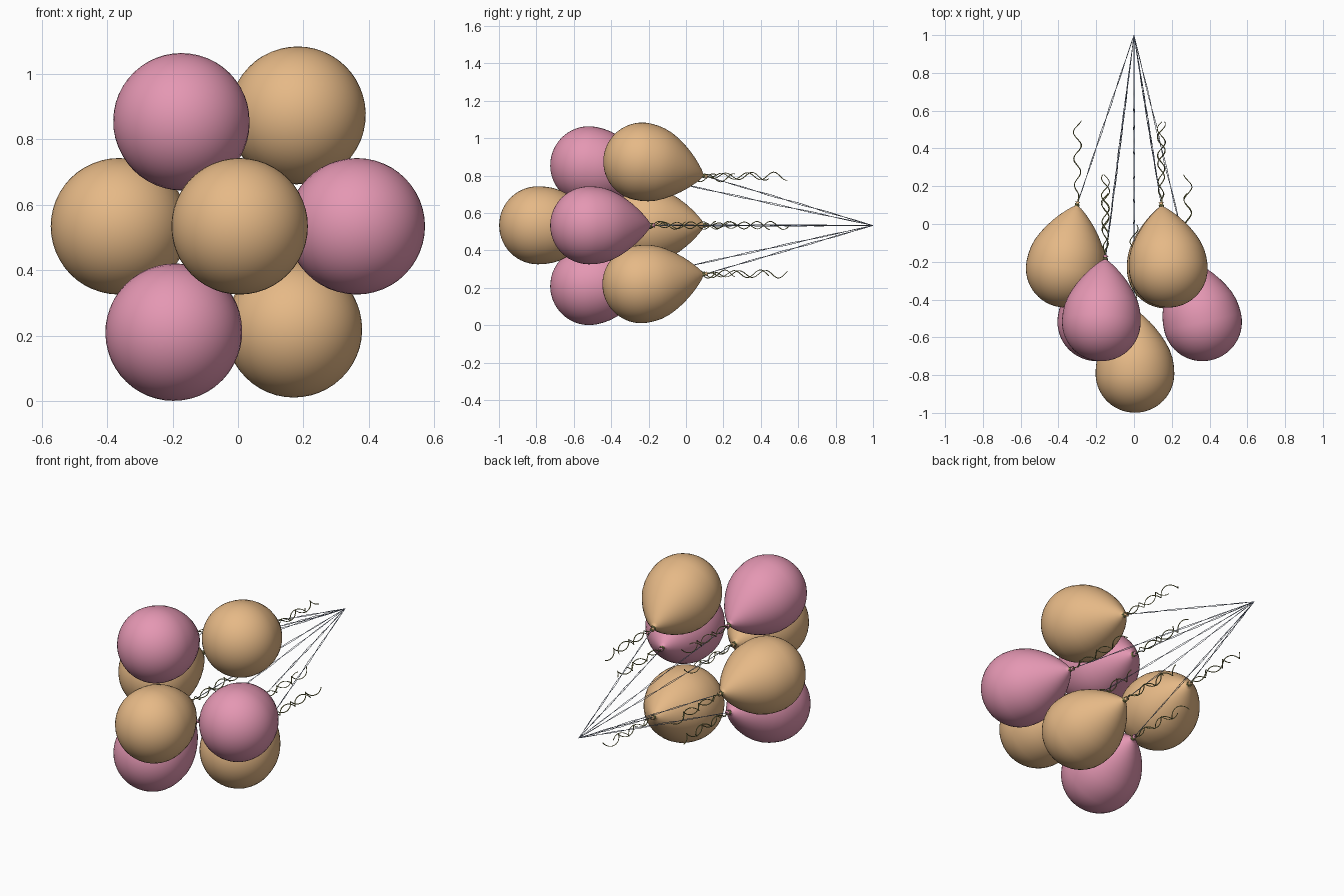
import bpy, bmesh, math
from mathutils import Vector

if "Cube" in bpy.data.objects:
    bpy.data.objects.remove(bpy.data.objects["Cube"])


def material(name, rgb):
    m = bpy.data.materials.new(name)
    m.diffuse_color = (*rgb, 1)
    m.use_nodes = True
    m.node_tree.nodes["Principled BSDF"].inputs["Base Color"].default_value = m.diffuse_color
    return m


TAN = material("tan", (0.79, 0.485, 0.24))
PINK = material("pink", (0.78, 0.31, 0.45))
RIBBON = material("olive", (0.36, 0.36, 0.13))
STRING = material("blue grey", (0.30, 0.36, 0.50))
GATHER = Vector((0, 1, 0.533))

# half outline of a balloon: (radius, distance from centre towards the knot)
R = 0.2085
NOSE = [(R * math.sin(i * math.pi / 28), -0.207 * math.cos(i * math.pi / 28)) for i in range(15)]
TAPER = [(0.2065, 0.04), (0.200, 0.08), (0.187, 0.12), (0.167, 0.16), (0.142, 0.20),
         (0.112, 0.24), (0.081, 0.275), (0.050, 0.305), (0.025, 0.326), (0.009, 0.336)]
KNOT = [(0.010, 0.339), (0.010, 0.345), (0.006, 0.349), (0.013, 0.360), (0.0, 0.356)]


def balloon(name, centre, axis, mat, sides=48):
    bm = bmesh.new()
    verts = [bm.verts.new((r, 0, h)) for r, h in NOSE + TAPER + KNOT]
    edges = [bm.edges.new(p) for p in zip(verts, verts[1:])]
    bmesh.ops.spin(bm, geom=verts + edges, cent=(0, 0, 0), axis=(0, 0, 1),
                   angle=2 * math.pi, steps=sides, use_duplicate=False)
    bmesh.ops.remove_doubles(bm, verts=bm.verts, dist=1e-4)
    bmesh.ops.recalc_face_normals(bm, faces=bm.faces)
    for f in bm.faces:
        f.smooth = True
    me = bpy.data.meshes.new(name)
    bm.to_mesh(me)
    bm.free()
    me.materials.append(mat)
    ob = bpy.data.objects.new(name, me)
    bpy.context.collection.objects.link(ob)
    ob.location = centre
    ob.rotation_mode = 'QUATERNION'
    ob.rotation_quaternion = axis.to_track_quat('Z', 'Y')


def strands(name, paths, thickness, mat):
    cu = bpy.data.curves.new(name, 'CURVE')
    cu.dimensions = '3D'
    cu.bevel_depth = thickness
    cu.bevel_resolution = 0
    cu.use_fill_caps = True
    cu.materials.append(mat)
    for pts in paths:
        sp = cu.splines.new('POLY')
        sp.points.add(len(pts) - 1)
        for p, co in zip(sp.points, pts):
            p.co = (*co, 1)
    ob = bpy.data.objects.new(name, cu)
    bpy.context.collection.objects.link(ob)
    bpy.ops.object.select_all(action='DESELECT')
    ob.select_set(True)
    bpy.context.view_layer.objects.active = ob
    bpy.ops.object.convert(target='MESH')


def helix(start, length, phase, spin, radius=0.018, pitch=0.14, n=64):
    pts = []
    for i in range(n + 1):
        t = i / n
        a = phase + spin * 2 * math.pi * t * length / pitch
        r = radius * min(1, t * 6) * (0.75 + 0.5 * t)
        pts.append(start + Vector((r * math.cos(a), length * t, r * math.sin(a))))
    return pts


def wrap(centre, axis, radius=0.011, turns=3, n=48):
    u = axis.orthogonal().normalized()
    v = axis.cross(u)
    return [centre + axis * (0.336 + 0.012 * i / n)
            + radius * (u * math.cos(i * turns * 2 * math.pi / n) + v * math.sin(i * turns * 2 * math.pi / n))
            for i in range(n + 1)]


def twisted_line(a, b, phase, n=40):
    pts = []
    for i in range(n + 1):
        t = i / n
        w = 0.004 * math.sin(math.pi * t)
        ang = phase + t * 18
        pts.append(a.lerp(b, t) + Vector((w * math.cos(ang), 0, w * math.sin(ang))))
    return pts


# centre, knot offset in x and z, colour
BALLOONS = [
    ("front_centre", (0.005, -0.792, 0.534), (-0.005, 0.0), TAN),
    ("upper_left", (-0.173, -0.519, 0.855), (0.02, -0.065), PINK),
    ("right", (0.363, -0.519, 0.534), (-0.075, 0.0), PINK),
    ("lower_left", (-0.197, -0.519, 0.209), (0.045, 0.062), PINK),
    ("upper_right", (0.182, -0.235, 0.875), (-0.036, -0.075), TAN),
    ("left", (-0.364, -0.235, 0.534), (0.062, 0.0), TAN),
    ("lower_right", (0.171, -0.24, 0.219), (-0.026, 0.053), TAN),
]

for k, (name, c, (dx, dz), mat) in enumerate(BALLOONS):
    centre = Vector(c)
    axis = Vector((dx, math.sqrt(0.335 ** 2 - dx * dx - dz * dz), dz)).normalized()
    knot = centre + axis * 0.348
    balloon(name + "_balloon", centre, axis, mat)
    # ribbon wound round the neck, and two curled tails, one longer than the other
    strands(name + "_ribbon", [wrap(centre, axis), helix(knot, 0.44, k, 1),
                               helix(knot, 0.34, k + 2.5, -1)], 0.0026, RIBBON)
    # pair of thin strings meeting at the gathering point
    strands(name + "_string", [twisted_line(knot, GATHER, k), twisted_line(knot, GATHER, k + math.pi)],
            0.0015, STRING)
